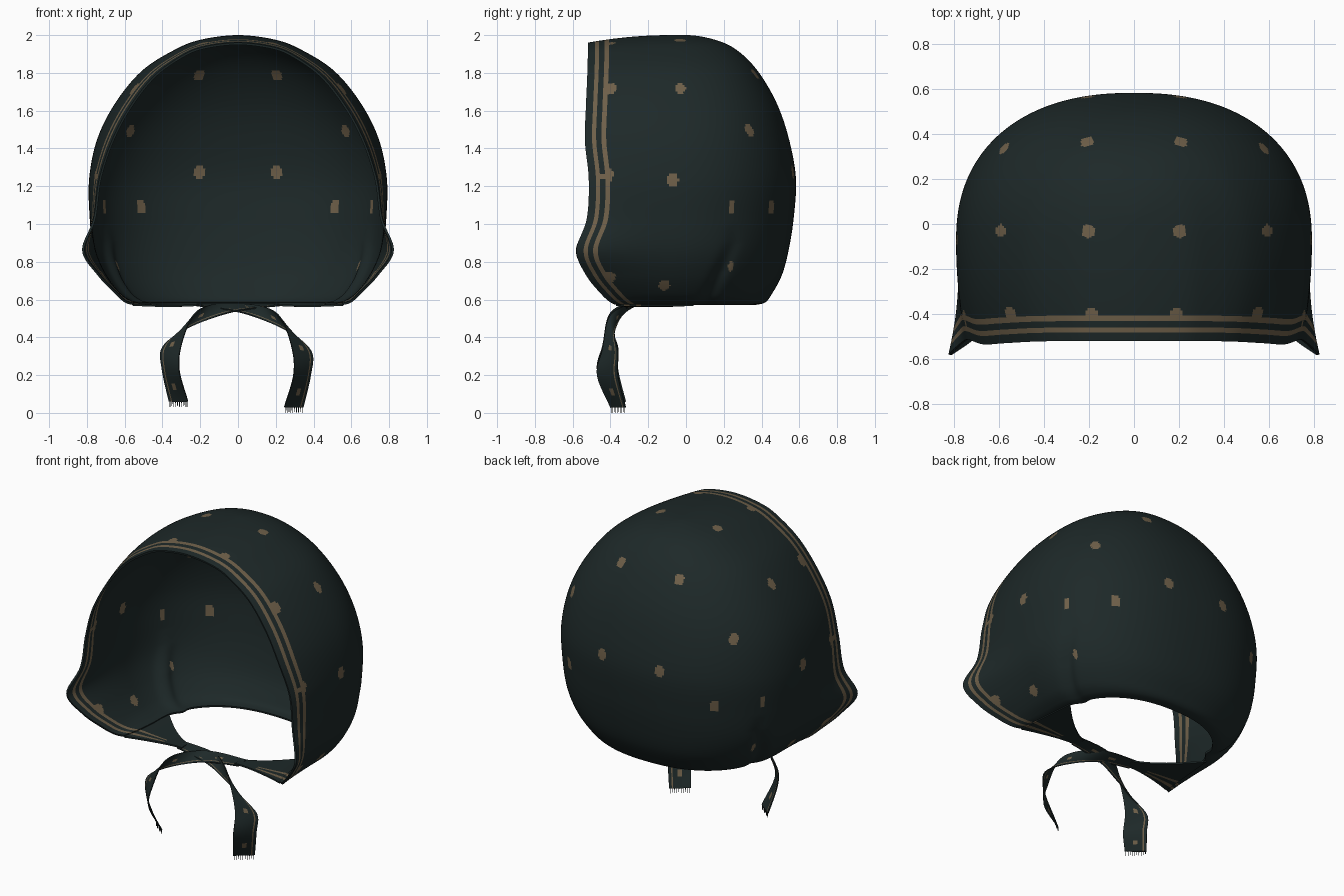
import bpy, bmesh, math
from mathutils import Vector, kdtree

if "Cube" in bpy.data.objects:
    bpy.data.objects.remove(bpy.data.objects["Cube"], do_unlink=True)


def make_material(name, color):
    mat = bpy.data.materials.new(name)
    mat.use_nodes = True
    mat.diffuse_color = color
    mat.node_tree.nodes["Principled BSDF"].inputs["Base Color"].default_value = color
    return mat


MATS = [make_material("dark teal fabric", (0.0125, 0.0215, 0.0215, 1)),
        make_material("tan print", (0.158, 0.116, 0.067, 1))]
FABRIC, TAN = 0, 1


def spline(keys, steps):
    """Smooth curve through key tuples; the first and last keys only steer it."""
    out = []
    for a, b, c, d in zip(keys, keys[1:], keys[2:], keys[3:]):
        for k in range(steps):
            t = k / steps
            out.append([0.5 * (2 * q + (r - p) * t + (2 * p - 5 * q + 4 * r - s) * t * t
                               + (3 * q - p - 3 * r + s) * t ** 3)
                        for p, q, r, s in zip(a, b, c, d)])
    out.append(list(keys[-2]))
    return out


def finish(bm, name, thickness=0.0, offset=-1):
    mesh = bpy.data.meshes.new(name)
    bm.to_mesh(mesh)
    bm.free()
    for mat in MATS:
        mesh.materials.append(mat)
    obj = bpy.data.objects.new(name, mesh)
    bpy.context.collection.objects.link(obj)
    bpy.ops.object.select_all(action='DESELECT')
    bpy.context.view_layer.objects.active = obj
    obj.select_set(True)
    if thickness:
        mod = obj.modifiers.new("cloth thickness", 'SOLIDIFY')
        mod.thickness, mod.offset = thickness, offset
        bpy.ops.object.modifier_apply(modifier=mod.name)
    bpy.ops.object.shade_smooth_by_angle(angle=math.radians(50))


def grid(rows, tan_rule):
    """Quad surface from rows of points; tan_rule(row, column) picks printed faces."""
    bm = bmesh.new()
    verts = [[bm.verts.new(p) for p in row] for row in rows]
    for i in range(len(rows) - 1):
        for j in range(len(rows[0]) - 1):
            f = bm.faces.new((verts[i][j], verts[i + 1][j],
                              verts[i + 1][j + 1], verts[i][j + 1]))
            f.material_index = TAN if tan_rule(i, j) else FABRIC
    return bm


# Bonnet profile, crown to neck: height, half width, front half width, front y, back y
PROFILE = [
    (2.0, 0, 0, -.52, 0),
    (1.975, .2, .19, -.52, .155),
    (1.92, .34, .31, -.52, .27),
    (1.81, .51, .45, -.523, .38),
    (1.64, .65, .575, -.53, .48),
    (1.45, .745, .67, -.535, .545),
    (1.24, .788, .735, -.515, .582),
    (1.03, .785, .765, -.525, .57),
    (.86, .765, .825, -.58, .543),
    (.73, .71, .745, -.53, .508),
    (.63, .635, .65, -.45, .455),
    (.585, .57, .6, -.4, .42),
    (.572, .52, .56, -.37, .37),
]
first, second = PROFILE[0], PROFILE[1]
before = (second[0], -second[1], -second[2], second[3], -second[4])
levels = spline([before] + PROFILE + [PROFILE[-1]], 15)

CENTRE_Y = -0.08
HEM = [0, .012, .038, .06, .088, .113]      # hem and stripe borders behind the front edge
SIDE_STEPS, BACK_STEPS = 30, 210
ROUND = 2 / 2.3                             # slightly squared back curve


def crease(y, z):
    """Depth of the gathered folds low on each side."""
    fade = min(max((1.0 - z) / 0.25, 0), 1)
    fold = 0.25 - 0.45 * max(0.9 - z, 0)
    return 0.025 * fade * math.exp(-((y - fold) / 0.04) ** 2)


def bonnet_row(level):
    z, w, wf, front, back = level
    ys = [front + o for o in HEM]
    ys += [ys[-1] + (CENTRE_Y - ys[-1]) * k / SIDE_STEPS for k in range(1, SIDE_STEPS)]
    side = []
    crown = min(max((z - 1.2) / 0.8, 0), 1)
    for y in ys:
        s = ((CENTRE_Y - y) / (CENTRE_Y - front)) ** 2
        side.append((w + (wf - w) * s, y, z - 0.04 * s * crown))
    arc = []
    for k in range(BACK_STEPS + 1):
        a = math.pi * k / BACK_STEPS
        c = math.cos(a)
        y = CENTRE_Y + (back - CENTRE_Y) * max(math.sin(a), 0) ** ROUND
        x = w * abs(c) ** ROUND
        x -= crease(y, z) * abs(c)
        arc.append((math.copysign(x, c), y, z))
    return side + arc + [(-x, y, zz) for x, y, zz in reversed(side)]


rows = [bonnet_row(l) for l in levels]
columns = len(rows[0]) - 1
bm = grid(rows, lambda i, j: min(j, columns - 1 - j) in (2, 4))
bmesh.ops.remove_doubles(bm, verts=bm.verts, dist=0.0002)

# Printed dots, mirrored left and right and snapped to the cloth
DOTS = [(.21, .36, 1.79), (.58, .34, 1.5), (.205, .57, 1.28), (.5, .42, 1.1),
        (.21, -.03, 1.98), (.6, -.03, 1.73), (.19, -.4, 1.97), (.57, -.4, 1.73),
        (.74, -.42, 1.25), (.79, -.07, 1.23), (.68, -.11, .67), (.73, -.41, .71)]
CREASE_DOTS = [(.73, .25, 1.09), (.66, .24, .77)]      # half lost in the folds
bm.faces.ensure_lookup_table()
tree = kdtree.KDTree(len(bm.faces))
for f in bm.faces:
    tree.insert(f.calc_center_median(), f.index)
tree.balance()
for spots, width in ((DOTS, 0.03), (CREASE_DOTS, 0.016)):
    for x, y, z in spots:
        for side in (1, -1):
            centre = tree.find(Vector((side * x, y, z)))[0]
            for co, index, _ in tree.find_range(centre, 0.038):
                d = co - centre
                if d.xy.length_squared / width ** 2 + (d.z / 0.038) ** 2 < 1:
                    bm.faces[index].material_index = TAN
finish(bm, "bonnet_shell", 0.012)


# Chin flaps: pointed tabs folded in under the cheeks
def chin_flap(name, side):
    across = [0, .03, .1, .17, .26, .32, .5, .75, 1]
    rows = []
    for k in range(17):
        t = k / 16
        half = 0.17 * (1 - t) ** 1.5 + 0.035
        mid = -0.165 - 0.105 * t
        rows.append([(side * ((0.557 - 0.035 * u) * (1 - t) + 0.19 * t),
                      mid - half + 2 * half * u,
                      0.572 - 0.006 * math.sin(t * math.pi)) for u in across])
    finish(grid(rows, lambda i, j: j in (2, 4) and i < 10), name, 0.01, 0)


chin_flap("left_chin_flap", 1)
chin_flap("right_chin_flap", -1)

# Ties: centre x, y, z then half-width vector x, y, z
TIE = [
    (-.3, -.27, .575, 0, .04, .005),
    (-.22, -.27, .572, 0, .04, .005),
    (0, -.29, .555, 0, .038, .02),
    (.15, -.35, .52, -.015, .012, .042),
    (.26, -.395, .455, -.035, -.015, .045),
    (.335, -.4, .33, -.052, -.04, .01),
    (.335, -.415, .2, -.045, -.055, 0),
    (.29, -.36, .03, -.05, -.04, 0),
    (.27, -.34, -.05, -.05, -.04, 0),
]


def tie(name, side, lift, spread):
    path = spline(TIE, 10)
    across = [-1, -.75, -.63, -.2, .2, .7, 1]
    rows = []
    for k, (x, y, z, dx, dy, dz) in enumerate(path):
        t = k / (len(path) - 1)
        rows.append([(side * (x + dx * u + spread * t), y + dy * u, z + dz * u + lift * t)
                     for u in across])
    # thin border line with occasional dots
    bm = grid(rows, lambda i, j: j == 1 or (j == 3 and i % 16 in (6, 7)))
    finish(bm, name, 0.006, 0)

    # frayed end threads
    bm = bmesh.new()
    a, b = Vector(rows[-1][0]), Vector(rows[-1][-1])
    for k in range(10):
        top = a.lerp(b, (k + 0.5) / 10)
        length = 0.03 - 0.006 * (k % 3 == 1)
        made = bmesh.ops.create_cone(bm, segments=4, radius1=0.0015, radius2=0.0025,
                                     depth=length, cap_ends=True)
        bmesh.ops.translate(bm, verts=made["verts"],
                            vec=top - Vector((0, 0, length / 2)))
    finish(bm, name + "_fringe")


tie("left_tie", 1, 0.0, 0.005)
tie("right_tie", -1, 0.03, 0.025)
